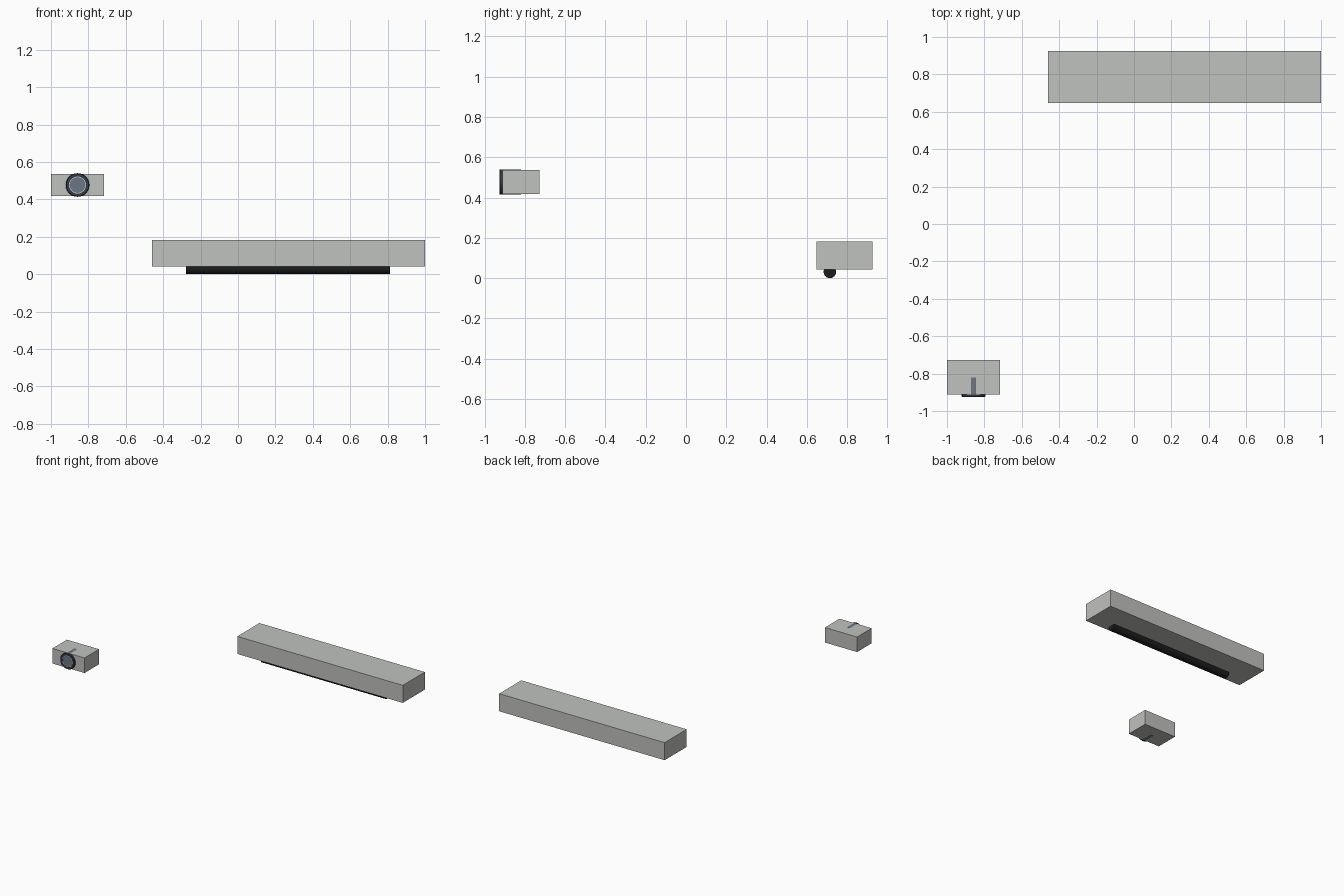
import bpy, bmesh, math
from mathutils import Matrix, Vector

if "Cube" in bpy.data.objects:
    bpy.data.objects.remove(bpy.data.objects["Cube"], do_unlink=True)


def material(name, rgb):
    m = bpy.data.materials.new(name)
    m.use_nodes = True
    m.diffuse_color = (*rgb, 1)
    m.node_tree.nodes["Principled BSDF"].inputs["Base Color"].default_value = (*rgb, 1)
    return m


grey = material("warm grey", (0.53, 0.54, 0.52))
black = material("black", (0.012, 0.012, 0.012))
charcoal = material("charcoal blue", (0.035, 0.045, 0.058))
steel = material("steel blue", (0.15, 0.18, 0.23))
silver = material("silver", (0.6, 0.63, 0.66))


def finish(bm, name, mat, smooth=False):
    bmesh.ops.recalc_face_normals(bm, faces=bm.faces)
    mesh = bpy.data.meshes.new(name)
    bm.to_mesh(mesh)
    bm.free()
    mesh.materials.append(mat)
    ob = bpy.data.objects.new(name, mesh)
    bpy.context.collection.objects.link(ob)
    if smooth:
        bpy.ops.object.select_all(action="DESELECT")
        ob.select_set(True)
        bpy.context.view_layer.objects.active = ob
        bpy.ops.object.shade_smooth_by_angle(angle=math.radians(30))
    return ob


def box(name, low, high, mat):
    low, high = Vector(low), Vector(high)
    bm = bmesh.new()
    size = Matrix.Diagonal((*(high - low), 1))
    bmesh.ops.create_cube(bm, size=1, matrix=Matrix.Translation((low + high) / 2) @ size)
    return finish(bm, name, mat)


def rod(name, start, end, radius, mat):
    start, end = Vector(start), Vector(end)
    axis = end - start
    turn = axis.to_track_quat("Z", "Y").to_matrix().to_4x4()
    bm = bmesh.new()
    bmesh.ops.create_cone(bm, cap_ends=True, segments=48, radius1=radius, radius2=radius,
                          depth=axis.length, matrix=Matrix.Translation((start + end) / 2) @ turn)
    return finish(bm, name, mat, True)


def ring(name, centre, profile, mat):
    """Spin a closed (radius, y) profile about the lens axis."""
    bm = bmesh.new()
    verts = [bm.verts.new((centre[0] + r, y, centre[1])) for r, y in profile]
    edges = [bm.edges.new((verts[i - 1], verts[i])) for i in range(len(verts))]
    bmesh.ops.spin(bm, geom=verts + edges, cent=(centre[0], 0, centre[1]), axis=(0, 1, 0),
                   angle=math.tau, steps=48, use_merge=True)
    bmesh.ops.remove_doubles(bm, verts=bm.verts, dist=1e-5)
    return finish(bm, name, mat, True)


# Long housing with the round bar set in its underside
box("long_housing", (-0.46, 0.648, 0.042), (1, 0.926, 0.182), grey)
rod("round_bar", (-0.278, 0.714, 0.031), (0.813, 0.714, 0.031), 0.031, black)

# Small housing with a barrel that just breaks its top and bottom
X, Z = -0.858, 0.477
box("small_housing", (-1, -0.911, 0.417), (-0.716, -0.728, 0.537), grey)
rod("lens_barrel", (X, -0.921, Z), (X, -0.82, Z), 0.0615, steel)

# Collar, thin trim and lens on the front
ring("lens_collar", (X, Z), [(0.046, -0.911), (0.046, -0.924), (0.049, -0.926),
                             (0.06, -0.926), (0.063, -0.923), (0.063, -0.911)], charcoal)
ring("lens_trim", (X, Z), [(0.042, -0.92), (0.042, -0.924), (0.0455, -0.924), (0.0455, -0.92)], silver)
rod("lens_glass", (X, -0.92, Z), (X, -0.923, Z), 0.042, steel)
